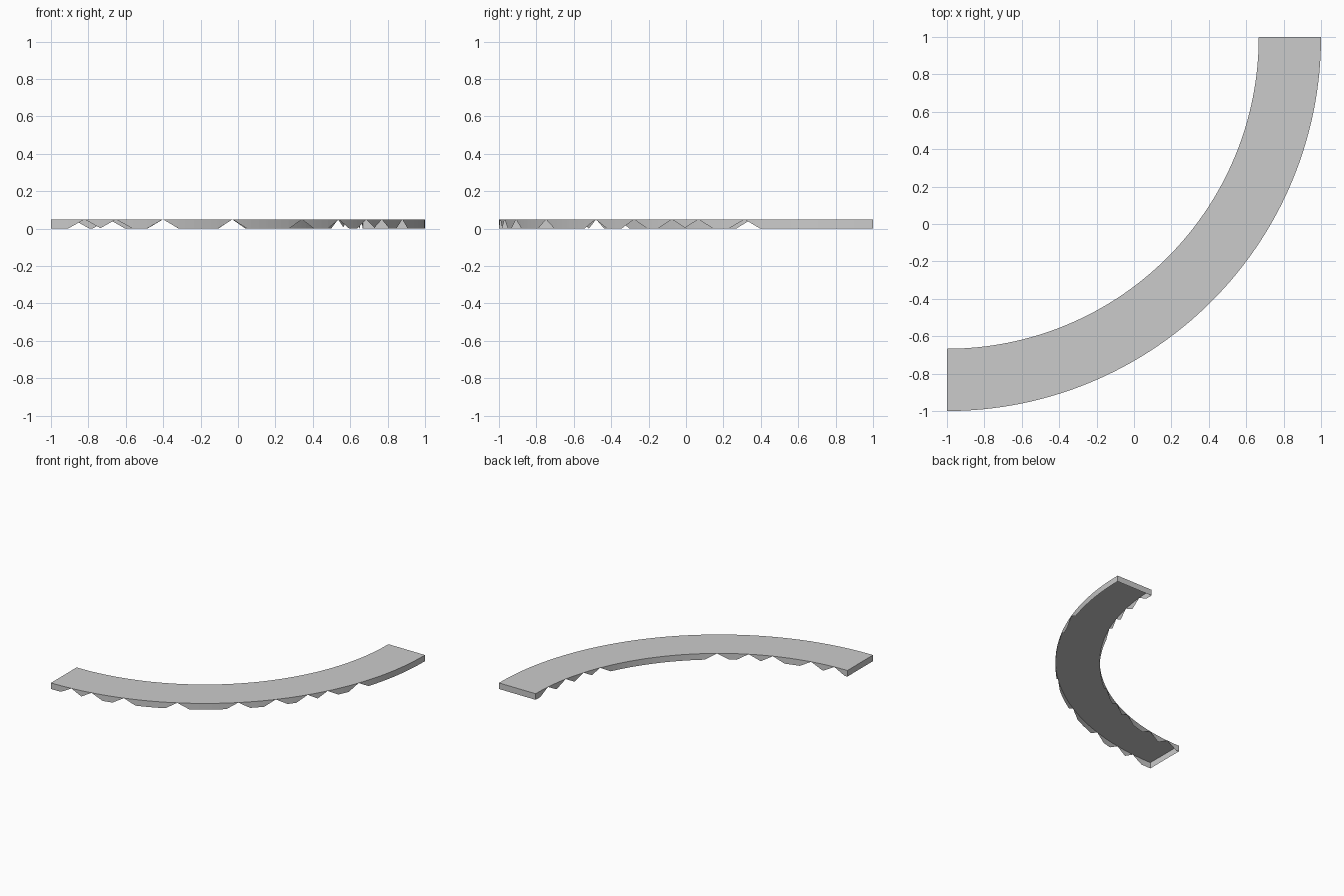
import bpy, bmesh
from math import sin, cos, pi

if "Cube" in bpy.data.objects:
    bpy.data.objects.remove(bpy.data.objects["Cube"])

H = 0.05                 # height of the slab top
R_OUT, R_IN = 2.0, 1.667
HALF = 0.09              # half width of a notch, measured along the wall
OUTER = [0.09, 0.175, 0.304, 0.507, 0.735, 0.878, 1.003, 1.085, 1.22]
INNER = [0.07, 0.187, 0.368, 0.478, 0.62, 1.17, 1.26, 1.365, 1.48]


def point(r, s, z):
    """Point on the quarter arc, whose centre is the corner (-1, 1)."""
    return (-1 + r * sin(s), 1 - r * cos(s), z)


def lower_edge(r, s, notches):
    """Height of the wall's bottom edge: V notches reaching the top."""
    d = min(abs(s - n) * r for n in notches)
    return H * 0.995 * max(0.0, 1 - d / HALF)


def samples(r, notches):
    """Even steps plus exact notch corners and apexes."""
    pts = {round(pi / 2 * i / 64, 5) for i in range(64)} | {pi / 2}
    for n in notches:
        pts |= {round(n + k * HALF / r, 5) for k in (-1, 0, 1)}
    for a, b in zip(notches, notches[1:]):
        pts.add(round((a + b) / 2, 5))
    return sorted(s for s in pts if 0 <= s <= pi / 2)


def make(name, build):
    bm = bmesh.new()
    build(bm)
    mesh = bpy.data.meshes.new(name)
    bm.to_mesh(mesh)
    bm.free()
    obj = bpy.data.objects.new(name, mesh)
    bpy.context.collection.objects.link(obj)
    return obj


def strip(bm, rows):
    """Quads between successive pairs of points."""
    v = [[bm.verts.new(p) for p in row] for row in rows]
    for (a, b), (c, d) in zip(v, v[1:]):
        bm.faces.new((a, c, d, b))


def wall(r, notches, flip):
    def build(bm):
        rows = [(point(r, s, lower_edge(r, s, notches)), point(r, s, H))
                for s in samples(r, notches)]
        strip(bm, [row[::-1] for row in rows] if flip else rows)
    return build


def top(bm):
    steps = [pi / 2 * i / 64 for i in range(65)]
    strip(bm, [(point(R_OUT, s, H), point(R_IN, s, H)) for s in steps])


def end_cap(s, flip):
    def build(bm):
        rows = [(point(r, s, 0), point(r, s, H)) for r in (R_IN, R_OUT)]
        strip(bm, rows[::-1] if flip else rows)
    return build


# Open-bottomed curved slab: top, two ragged side walls, two plain ends
parts = [
    make("curved_top", top),
    make("outer_ragged_wall", wall(R_OUT, OUTER, False)),
    make("inner_ragged_wall", wall(R_IN, INNER, True)),
    make("start_end_cap", end_cap(0, True)),
    make("finish_end_cap", end_cap(pi / 2, False)),
]
